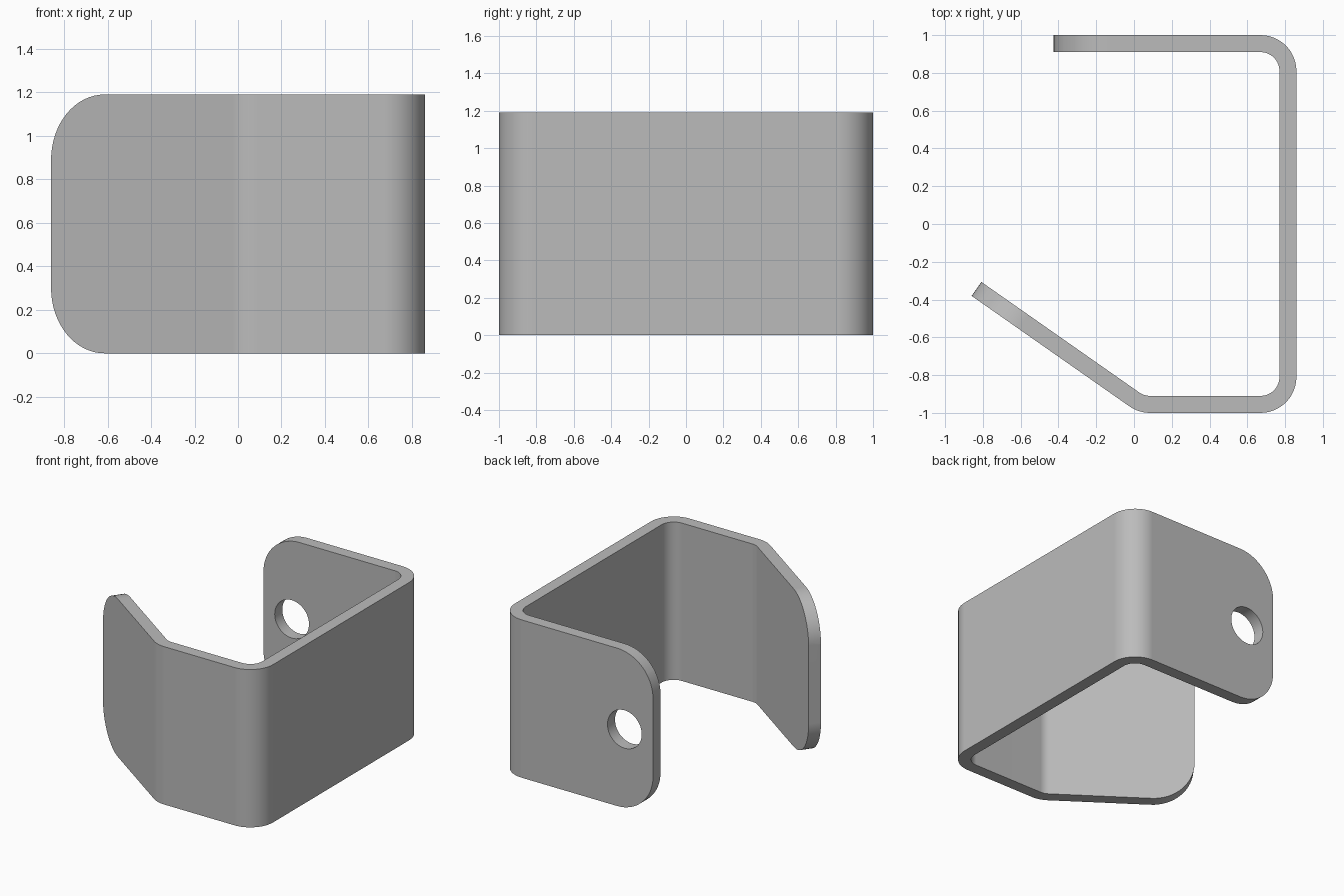
import bpy, bmesh
from math import cos, sin, pi, radians
from mathutils import Matrix, Vector

HEIGHT, THICK, BEND = 1.19, 0.09, 0.19      # sheet height, gauge, outer bend radius
CORNER, HOLE, HOLE_INSET = 0.30, 0.143, 0.237
TILT = radians(35)

cube = bpy.data.objects.get("Cube")
if cube:
    bpy.data.objects.remove(cube, do_unlink=True)

steel = bpy.data.materials.new("grey steel")
steel.use_nodes = True
colour = (0.5, 0.5, 0.5, 1)
steel.diffuse_color = colour
steel.node_tree.nodes["Principled BSDF"].inputs["Base Color"].default_value = colour


def arc(cx, cy, r, start, end, steps):
    angles = [start + (end - start) * i / steps for i in range(steps + 1)]
    return [Vector((cx + r * cos(a), cy + r * sin(a))) for a in angles]


def prism(name, outline, depth, matrix=Matrix()):
    """Extrude a flat outline along its local z, then place it."""
    bm = bmesh.new()
    face = bm.faces.new([bm.verts.new((p.x, p.y, 0)) for p in outline])
    ext = bmesh.ops.extrude_face_region(bm, geom=[face])["geom"]
    moved = [v for v in ext if isinstance(v, bmesh.types.BMVert)]
    bmesh.ops.translate(bm, vec=(0, 0, depth), verts=moved)
    bm.transform(matrix)
    bmesh.ops.recalc_face_normals(bm, faces=bm.faces)
    mesh = bpy.data.meshes.new(name)
    bm.to_mesh(mesh)
    bm.free()
    mesh.materials.append(steel)
    obj = bpy.data.objects.new(name, mesh)
    bpy.context.collection.objects.link(obj)
    return obj


# Bent sheet: one side of the strip at a given bend radius
back_tip = Vector((-0.425, 0.81))
tilt_dir = Vector((-cos(TILT), sin(TILT)))


def side(r):
    pts = [back_tip + Vector((0, r))]
    pts += arc(0.67, 0.81, r, pi / 2, 0, 12)
    pts += arc(0.67, -0.81, r, 0, -pi / 2, 12)
    pts += arc(0.085, -0.81, r, -pi / 2, -pi / 2 - TILT, 6)
    pts.append(pts[-1] + tilt_dir * 1.02)
    return pts


outer, inner = side(BEND), side(BEND - THICK)
bracket = prism("bent_bracket", outer + inner[::-1], HEIGHT)


# Cutters for a flange: one round hole and two rounded corners at its free end
def cut_flange(tip, inward):
    along = Vector((inward.x, inward.y, 0))
    up = Vector((0, 0, 1))
    normal = along.cross(up)
    frame = Matrix((along, up, normal)).transposed().to_4x4()
    frame.translation = Vector((tip.x, tip.y, 0)) - normal * 0.2
    hole = arc(HOLE_INSET, HEIGHT / 2, HOLE, 0, 2 * pi, 48)[:-1]
    over = -0.1
    low = arc(CORNER, CORNER, CORNER, pi, 1.5 * pi, 16)
    low += [Vector((CORNER, over)), Vector((over, over)), Vector((over, CORNER))]
    high = [Vector((p.x, HEIGHT - p.y)) for p in low]
    for outline in (hole, low, high):
        cutter = prism("cutter", outline, 0.4, frame)
        cutter.hide_render = True
        mod = bracket.modifiers.new("cut", "BOOLEAN")
        mod.operation, mod.solver, mod.object = "DIFFERENCE", "EXACT", cutter
        bpy.ops.object.modifier_apply(modifier=mod.name)
        bpy.data.objects.remove(cutter, do_unlink=True)


bpy.ops.object.select_all(action="DESELECT")
bpy.context.view_layer.objects.active = bracket
bracket.select_set(True)
cut_flange((outer[0] + inner[0]) / 2, Vector((1, 0)))
cut_flange((outer[-1] + inner[-1]) / 2, -tilt_dir)

# Smooth bends with crisp sheet edges
bpy.ops.object.shade_smooth_by_angle(angle=radians(30))
weighted = bracket.modifiers.new("flat_faces", "WEIGHTED_NORMAL")
weighted.keep_sharp = True
